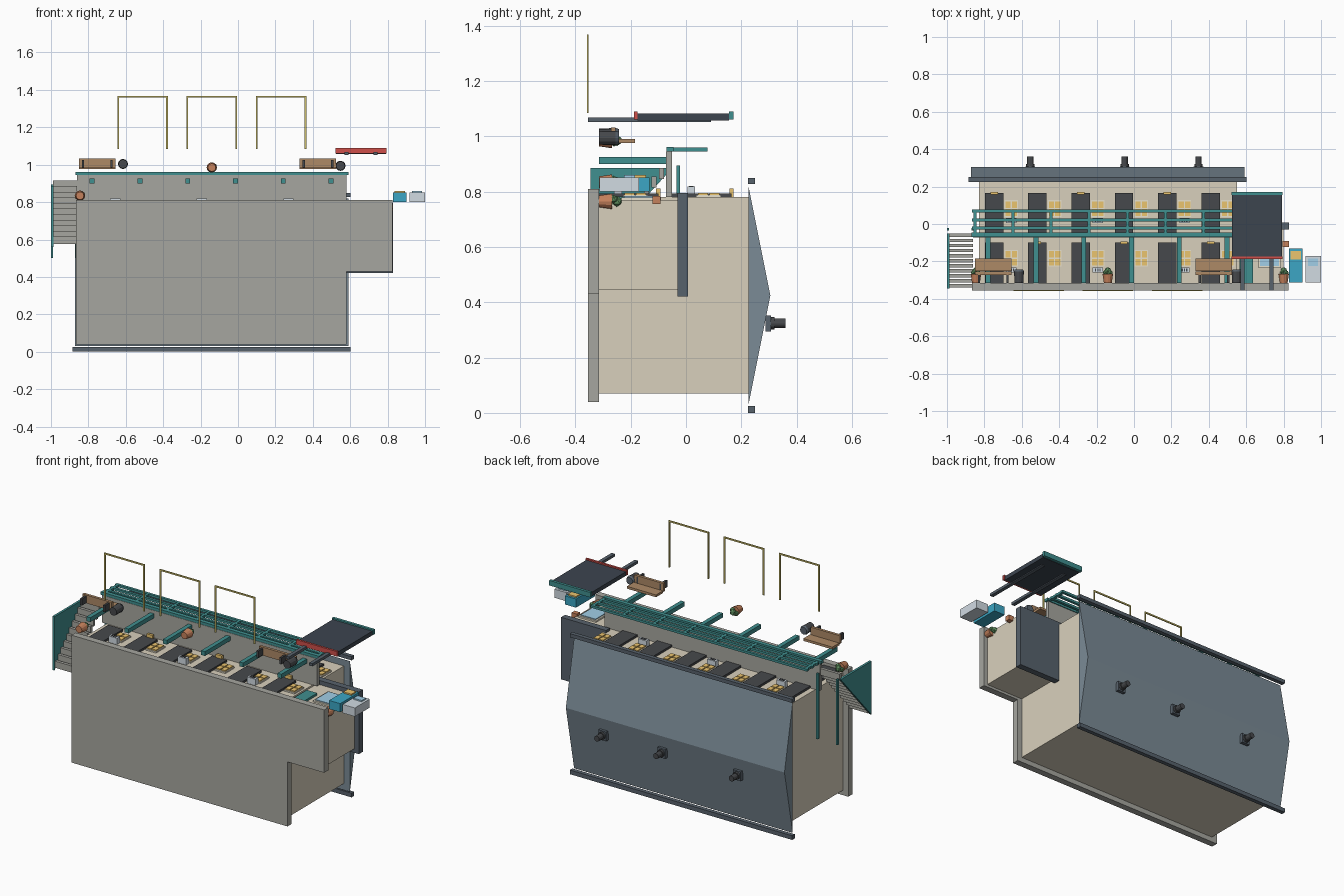
import bpy, bmesh, math
from mathutils import Matrix, Vector

if "Cube" in bpy.data.objects:
    bpy.data.objects.remove(bpy.data.objects["Cube"])

# The building lies on its back: height runs along +y, facade looks along +z.
COL = dict(concrete=(165, 165, 158), wall=(216, 207, 187), roof=(122, 138, 149), trim=(88, 98, 108),
           teal=(66, 142, 142), dark=(72, 74, 77), sign=(62, 70, 80), yellow=(235, 195, 110),
           line=(205, 190, 105), wood=(172, 136, 102), pot=(196, 128, 92), leaf=(100, 150, 100),
           blue=(62, 165, 195), white=(208, 218, 226), glass=(160, 205, 230), red=(205, 80, 75),
           cream=(232, 225, 205))
MATS = {}


def mat(c):
    if c not in MATS:
        m = bpy.data.materials.new(c)
        m.diffuse_color = [(v / 255) ** 2.2 for v in COL[c]] + [1]
        m.use_nodes = True
        m.node_tree.nodes["Principled BSDF"].inputs["Base Color"].default_value = m.diffuse_color
        MATS[c] = m
    return MATS[c]


def finish(name, bm, c):
    bmesh.ops.recalc_face_normals(bm, faces=bm.faces)
    me = bpy.data.meshes.new(name)
    bm.to_mesh(me)
    bm.free()
    ob = bpy.data.objects.new(name, me)
    me.materials.append(mat(c))
    bpy.context.collection.objects.link(ob)
    return ob


def boxes(name, c, *ranges):
    """Each range is x0, x1, y0, y1, z0, z1."""
    bm = bmesh.new()
    for x0, x1, y0, y1, z0, z1 in ranges:
        M = Matrix.Translation(((x0 + x1) / 2, (y0 + y1) / 2, (z0 + z1) / 2)) @ \
            Matrix.Diagonal((x1 - x0, y1 - y0, z1 - z0, 1))
        bmesh.ops.create_cube(bm, size=1, matrix=M)
    return finish(name, bm, c)


def cone_y(name, c, x, z, y0, y1, r0, r1, n=12):
    bm = bmesh.new()
    M = Matrix.Translation((x, (y0 + y1) / 2, z)) @ Matrix.Rotation(-math.pi / 2, 4, 'X')
    bmesh.ops.create_cone(bm, cap_ends=True, segments=n, radius1=r0, radius2=r1, depth=y1 - y0, matrix=M)
    return finish(name, bm, c)


def prism_x(name, c, x0, x1, yz):
    bm = bmesh.new()
    f = bm.faces.new([bm.verts.new((x0, y, z)) for y, z in yz])
    r = bmesh.ops.extrude_face_region(bm, geom=[f])
    bmesh.ops.translate(bm, vec=(x1 - x0, 0, 0),
                        verts=[v for v in r['geom'] if isinstance(v, bmesh.types.BMVert)])
    return finish(name, bm, c)


# Main block, slabs and office
boxes('base_slab', 'concrete', (-.865, .58, -.355, -.315, .04, .81))
boxes('office_slab', 'concrete', (.575, .825, -.355, -.315, .43, .81))
boxes('main_walls', 'wall', (-.83, .55, -.315, .228, .07, .78))
boxes('office_walls', 'wall', (.55, .80, -.315, -.03, .445, .77))
boxes('office_roof', 'trim', (.53, .83, -.03, .008, .42, .795))

# Gable roof and eave gutters
prism_x('roof', 'roof', -.872, .59, [(.226, .03), (.226, .82), (.245, .82), (.305, .425), (.245, .03)][:2]
        + [(.305, .425)])
boxes('eave_gutters', 'trim', (-.885, .602, .225, .25, 0, .025), (-.885, .602, .225, .25, .828, .85))
for x in (-.555, -.05, .345):
    boxes('vent_base', 'trim', (x - .026, x + .026, .287, .307, .295, .352))
    cone_y('vent_pipe', 'dark', x, .324, .30, .36, .017, .017)
    cone_y('vent_collar', 'dark', x, .324, .307, .32, .022, .022)

# Balcony, edge beam, posts and railing
boxes('balcony_slab', 'concrete', (-.86, .58, -.072, -.05, .78, .945))
boxes('balcony_edge', 'teal', (-.87, .59, -.07, -.045, .945, .962))
boxes('balcony_posts', 'teal', *[(x - .013, x + .013, -.315, -.07, .90, .926)
                                 for x in [-.78 + .2555 * i for i in range(6)]])
boxes('railing_rails', 'teal', *[(-.865, .585, y - .008, y + .008, .946, .96) for y in (-.022, .022, .07)])
boxes('railing_posts', 'teal', *[(x - .008, x + .008, -.05, .075, .945, .96)
                                 for x in [-.85 + .2035 * i for i in range(8)]])

# Stairs rising towards the front, with stringer and handrails
N = 11
boxes('stair_treads', 'concrete', *[
    (-.99, -.862, -.34 + .027 * i, -.322 + .027 * i, .575 + .03 * i, .615 + .03 * i) for i in range(N)])
prism_x('stair_stringer', 'teal', -1, -.986, [(-.345, .56), (-.345, .885), (-.05, .885)])
boxes('stair_handrails', 'teal', *[(x, x + .012, -.035, -.021, .5, .895) for x in (-1, -.868)])

# Room doors, windows, lamps and wall units on both floors
for row, y in enumerate((-.315, -.05)):
    for i in range(6):
        x = -.748 + .2315 * i
        boxes('room_door', 'dark', (x - .049, x + .049, y, y + .215, .775, .793))
        wx, wy = x + .092, y + .132
        boxes('window_frame', 'cream', (wx - .036, wx + .036, wy - .045, wy + .045, .775, .788))
        boxes('window_panes', 'yellow', *[
            (wx + a - .014, wx + a + .014, wy + b - .018, wy + b + .018, .78, .795)
            for a in (-.017, .017) for b in (-.021, .021)])
        if (i + row) % 2:
            boxes('door_lamp', 'yellow', (x - .02, x + .02, y + .207, y + .222, .78, .812))
        if i % 2 == 0:
            boxes('wall_unit', 'white', (wx - .028, wx + .028, y + .055, y + .083, .775, .818))
            boxes('wall_unit_slats', 'dark', *[
                (wx + k * .012 - .003, wx + k * .012 + .003, y + .06, y + .078, .815, .821)
                for k in (-1, 0, 1)])

# Office door, window and side box
boxes('office_door', 'teal', (.565, .635, -.315, -.15, .765, .783))
boxes('office_window_frame', 'cream', (.665, .785, -.235, -.09, .765, .779))
boxes('office_window', 'glass', (.675, .775, -.225, -.10, .77, .784))
boxes('office_wall_box', 'pot', (.795, .83, -.122, -.092, .755, .785))

# Roadside sign: panel, trims and two poles
boxes('sign_panel', 'sign', (.525, .79, -.175, .155, 1.057, 1.082))
boxes('sign_top_trim', 'teal', (.52, .795, .155, .172, 1.06, 1.09))
boxes('sign_bottom_trim', 'red', (.52, .795, -.188, -.175, 1.06, 1.09))
boxes('sign_poles', 'trim', *[(x - .011, x + .011, -.355, .09, 1.052, 1.068) for x in (.58, .735)])

# Parking bay lines
for x in (-.645, -.275, .095):
    boxes('parking_lines', 'line', (x, x + .009, -.358, -.352, 1.085, 1.368),
          (x + .261, x + .27, -.358, -.352, 1.085, 1.368), (x, x + .27, -.358, -.352, 1.359, 1.368))

# Benches and litter bins
for x in (-.85, .33):
    boxes('bench', 'wood', (x, x + .195, -.272, -.255, .982, 1.032), (x, x + .195, -.25, -.185, .976, .99))
    boxes('bench_legs', 'dark', *[(x + d, x + d + .012, -.315, -.255, .985, 1.025) for d in (.015, .168)])
for x, z in ((-.615, 1.004), (.548, .994)):
    cone_y('litter_bin', 'dark', x, z, -.315, -.255, .024, .026)
    cone_y('litter_bin_lid', 'trim', x, z, -.255, -.243, .027, .022)

# Potted plants
for x, z in ((-.14, .985), (-.845, .834), (.80, .765)):
    cone_y('plant_pot', 'pot', x, z, -.315, -.268, .021, .028)
    bm = bmesh.new()
    for dx, dy, dz, r in ((0, -.25, 0, .02), (.012, -.262, .008, .016), (-.012, -.26, -.006, .016)):
        bmesh.ops.create_icosphere(bm, subdivisions=1, radius=r, matrix=Matrix.Translation((x + dx, dy, z + dz)))
    finish('plant_leaves', bm, 'leaf')

# Vending machine and ice chest beside the office
boxes('vending_machine', 'blue', (.828, .902, -.312, -.132, .80, .852))
boxes('vending_panel', 'yellow', (.838, .892, -.19, -.145, .85, .86))
boxes('ice_chest', 'white', (.918, 1, -.312, -.17, .80, .852))
boxes('ice_chest_panel', 'glass', (.93, .985, -.225, -.185, .85, .86))
